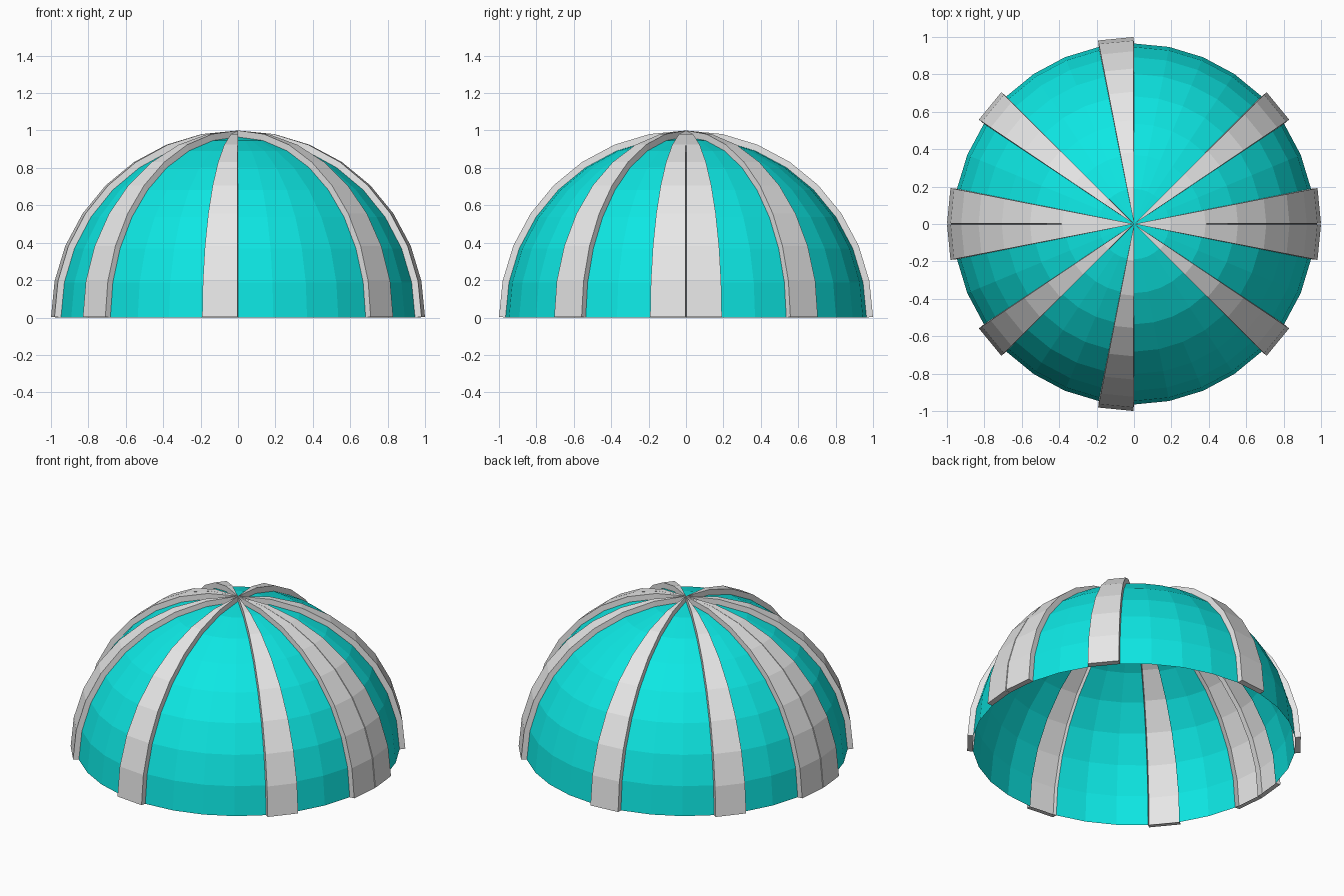
import bpy, bmesh, math
from mathutils import Vector

if "Cube" in bpy.data.objects:
    bpy.data.objects.remove(bpy.data.objects["Cube"])

SEGMENTS, LEVELS = 32, 8        # low-poly hemisphere grid
RADIUS, RISE = 0.965, 0.035     # dome radius, how far the ribs stand out
RIBS = (0, 3, 8, 12, 15)        # raised columns on the back half, mirrored to the front


def material(name, color):
    m = bpy.data.materials.new(name)
    m.diffuse_color = (*color, 1)
    m.use_nodes = True
    m.node_tree.nodes["Principled BSDF"].inputs["Base Color"].default_value = m.diffuse_color
    return m


def point(i, j):
    a = 2 * math.pi * i / SEGMENTS
    e = 0.5 * math.pi * j / LEVELS
    if j == LEVELS:
        return Vector((0, 0, RADIUS))
    return RADIUS * Vector((math.cos(e) * math.cos(a), math.cos(e) * math.sin(a), math.sin(e)))


def add_face(bm, *points):
    # skip repeated points so quads collapse to triangles at the top
    unique = []
    for p in points:
        if all((p - q).length > 1e-6 for q in unique):
            unique.append(p)
    bm.faces.new([bm.verts.new(p) for p in unique])


def finish(bm, name, mat):
    bmesh.ops.remove_doubles(bm, verts=bm.verts, dist=1e-5)
    mesh = bpy.data.meshes.new(name)
    bm.to_mesh(mesh)
    bm.free()
    mesh.materials.append(mat)
    ob = bpy.data.objects.new(name, mesh)
    bpy.context.collection.objects.link(ob)
    mirror = ob.modifiers.new("mirror", 'MIRROR')
    mirror.use_axis = (False, True, False)
    mirror.merge_threshold = 0.0005
    return ob


def strip_normal(i, j):
    # average normal of the rib faces around one level
    total = Vector()
    for k in (j - 1, j):
        if 0 <= k < LEVELS:
            a, b, c = point(i, k), point(i + 1, k), point(i, k + 1)
            total += (b - a).cross(c - a).normalized()
    return total.normalized()


# dome panels between the ribs
bm = bmesh.new()
for i in range(SEGMENTS // 2):
    if i not in RIBS:
        for j in range(LEVELS):
            add_face(bm, point(i, j), point(i + 1, j), point(i + 1, j + 1), point(i, j + 1))
finish(bm, "dome_panels", material("teal", (0.004, 0.8, 0.77)))

# raised ribs: outer skin, side walls and bottom edge, all meeting at the top
bm = bmesh.new()
for i in RIBS:
    def raised(side, j):
        if j == LEVELS:
            return Vector((0, 0, RADIUS + RISE))
        return point(i + side, j) + RISE * strip_normal(i, j)

    for j in range(LEVELS):
        k = j + 1
        add_face(bm, raised(0, j), raised(1, j), raised(1, k), raised(0, k))
        add_face(bm, point(i, j), raised(0, j), raised(0, k), point(i, k))
        add_face(bm, raised(1, j), point(i + 1, j), point(i + 1, k), raised(1, k))
    add_face(bm, raised(0, 0), point(i, 0), point(i + 1, 0), raised(1, 0))
finish(bm, "ribs", material("light grey", (0.8, 0.8, 0.8)))
